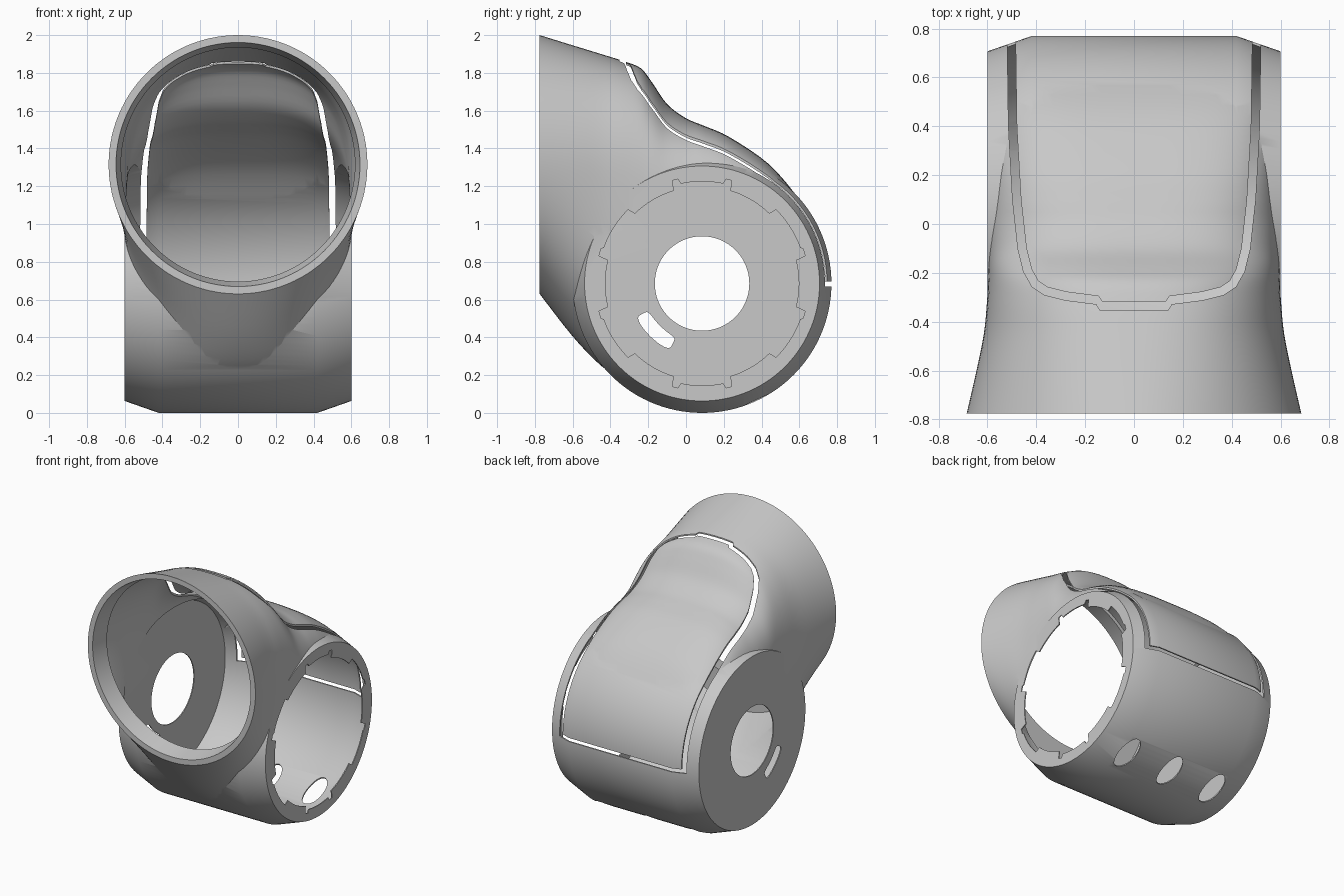
import bpy, bmesh, math
from mathutils import Vector

cube = bpy.data.objects.get("Cube")
if cube:
    bpy.data.objects.remove(cube, do_unlink=True)

AXIS_Y, AXIS_Z = 0.085, 0.685      # axis of the cross cylinder
MOUTH_Z, R = 1.315, 0.685          # centre height of the mouth, main radius
WALL = 0.01

grey = bpy.data.materials.new("light_grey")
grey.use_nodes = True
grey.diffuse_color = (0.58, 0.58, 0.58, 1)
grey.node_tree.nodes["Principled BSDF"].inputs["Base Color"].default_value = grey.diffuse_color


def loft(name, rings):
    """Closed solid through equal-length rings of points."""
    bm = bmesh.new()
    rows = [[bm.verts.new(p) for p in ring] for ring in rings]
    n = len(rows[0])
    for a, b in zip(rows, rows[1:]):
        for i in range(n):
            j = (i + 1) % n
            bm.faces.new((a[i], a[j], b[j], b[i]))
    bm.faces.new(rows[0][::-1])
    bm.faces.new(rows[-1])
    bmesh.ops.recalc_face_normals(bm, faces=bm.faces)
    me = bpy.data.meshes.new(name)
    bm.to_mesh(me)
    bm.free()
    ob = bpy.data.objects.new(name, me)
    bpy.context.collection.objects.link(ob)
    me.materials.append(grey)
    return ob


def activate(ob):
    bpy.ops.object.select_all(action='DESELECT')
    ob.select_set(True)
    bpy.context.view_layer.objects.active = ob


def combine(ob, other, mode):
    m = ob.modifiers.new("cut", 'BOOLEAN')
    m.operation, m.object, m.solver = mode, other, 'EXACT'
    activate(ob)
    bpy.ops.object.modifier_apply(modifier=m.name)
    bpy.data.objects.remove(other, do_unlink=True)


def polar(x, radius, steps=120):
    """Ring around the cross axis; radius is a number or a function of degrees."""
    f = radius if callable(radius) else (lambda d: radius)
    out = []
    for i in range(steps):
        d = 360 * i / steps
        a = math.radians(d)
        out.append((x, AXIS_Y + f(d) * math.cos(a), AXIS_Z + f(d) * math.sin(a)))
    return out


# Neck sections: y, half width, top, bottom, centre height, top and bottom squareness
KEYS = [
    (-0.775, 0.685, 2.0, 0.63, 1.315, 2.0, 2.0),
    (-0.6, 0.645, 1.946, 0.405, 1.28, 2.15, 2.05),
    (-0.45, 0.615, 1.9, 0.25, 1.24, 2.3, 2.4),
    (-0.33, 0.603, 1.862, 0.175, 1.2, 2.45, 2.8),
    (-0.24, 0.598, 1.825, 0.16, 1.17, 2.5, 3),
    (-0.18, 0.597, 1.75, 0.17, 1.15, 2.6, 3),
    (-0.1, 0.597, 1.635, 0.2, 1.12, 2.7, 3),
    (0.0, 0.597, 1.56, 0.25, 1.08, 2.9, 3),
    (0.1, 0.597, 1.518, 0.3, 1.0, 3.3, 3),
    (0.23, 0.597, 1.46, 0.4, 0.95, 3.5, 3),
    (0.44, 0.597, 1.316, 0.5, 0.88, 3.7, 3),
    (0.6, 0.597, 1.13, 0.55, 0.82, 4, 3),
    (0.66, 0.597, 1.03, 0.55, 0.78, 4, 3),
]


def smooth_keys(keys, sub=4):
    """Catmull-Rom interpolation of the section table."""
    out = []
    for i in range(len(keys) - 1):
        p = [keys[max(i - 1, 0)], keys[i], keys[i + 1], keys[min(i + 2, len(keys) - 1)]]
        for s in range(sub):
            t = s / sub
            out.append([b + (c - a) / 2 * t + (a - 2.5 * b + 2 * c - d / 2) * t * t
                        + ((d - a) / 2 + 1.5 * (b - c)) * t ** 3 for a, b, c, d in zip(*p)])
    return out + [list(keys[-1])]


def section(key, inset):
    y, w, top, bot, zc, nt, nb = key
    ring = []
    for i in range(112):
        a = 2 * math.pi * i / 112
        c, s = math.cos(a), math.sin(a)
        n = nt if s >= 0 else nb
        h = (top - zc if s >= 0 else zc - bot) - inset
        ring.append((math.copysign(abs(c) ** (2 / n), c) * (w - inset), y,
                     zc + math.copysign(abs(s) ** (2 / n), s) * h))
    return ring


def body(name, inset, start):
    """Neck joined to the chamfered cross cylinder."""
    neck = loft(name, [section(k, inset) for k in smooth_keys(KEYS) if k[0] >= start])
    end = 0.6 - inset * 0.75
    drum = loft("drum", [polar(x, r - inset) for x, r in
                         ((-end, 0.622), (-0.42, R), (0.42, R), (end, 0.622))])
    combine(neck, drum, 'UNION')
    return neck


# Thin hollow shell with a conical collar inside the mouth
housing = body("housing", 0, -1)
combine(housing, body("cavity", WALL, -0.67), 'DIFFERENCE')


def mouth_ring(y, r):
    return [(r * math.cos(math.tau * i / 112), y, MOUTH_Z + r * math.sin(math.tau * i / 112))
            for i in range(112)]


combine(housing, loft("mouth", [mouth_ring(-0.8, 0.651), mouth_ring(-0.6, 0.61)]), 'DIFFERENCE')


# Notched opening in one end
def notched(d):
    q = d % 180
    q = min(q, 180 - q)
    for limit, r in ((15, 0.512), (20, 0.565), (46, 0.553), (74, 0.513), (78, 0.567)):
        if q < limit:
            return r
    return 0.54


combine(housing, loft("opening", [polar(x, notched, 360) for x in (0.5, 0.7)]), 'DIFFERENCE')

# Round hole and curved slot with eased corners in the other end
combine(housing, loft("bore", [polar(x, 0.25) for x in (-0.7, -0.5)]), 'DIFFERENCE')
arc = []
for i in range(64):
    t = math.tau * i / 64
    c, s = math.cos(t), math.sin(t)
    a = math.radians(225.5 + 18.5 * math.copysign(abs(c) ** 0.4, c))
    r = 0.354 + 0.038 * math.copysign(abs(s) ** 0.4, s)
    arc.append((AXIS_Y + r * math.cos(a), AXIS_Z + r * math.sin(a)))
combine(housing, loft("slot", [[(x, y, z) for y, z in arc] for x in (-0.7, -0.5)]), 'DIFFERENCE')

# Row of three oval holes low on the back
tilt = math.radians(-65)
out = Vector((0, math.cos(tilt), math.sin(tilt)))
across = Vector((0, -math.sin(tilt), math.cos(tilt)))
for cx in (-0.37, 0, 0.37):
    rings = [[Vector((cx + 0.065 * math.cos(math.tau * i / 32), AXIS_Y, AXIS_Z)) + out * dist
              + across * 0.125 * math.sin(math.tau * i / 32) for i in range(32)]
             for dist in (0.55, 0.8)]
    combine(housing, loft("vent", rings), 'DIFFERENCE')

# Outline of the cover, one half, from the back to the front centre
EDGE = [(0.503, 1.0), (0.502, 0.75), (0.497, 0.4), (0.48, 0.1), (0.458, -0.1), (0.436, -0.19),
        (0.405, -0.245), (0.36, -0.275), (0.28, -0.295), (0.15, -0.312), (0.13, -0.335)]


def outline(offset):
    half = []
    for i, p in enumerate(EDGE):
        a, b = Vector(EDGE[max(i - 1, 0)]), Vector(EDGE[min(i + 1, len(EDGE) - 1)])
        t = (b - a).normalized()
        half.append(Vector(p) + Vector((-t.y, t.x)) * offset)
    half[-1] = Vector((0.135 + offset * 0.3, -0.335 - offset))
    return half + [Vector((-p.x, p.y)) for p in reversed(half)]


def prism(name, offset, low):
    return loft(name, [[(p.x, p.y, z) for p in outline(offset)] for z in (low, 2.3)])


# Separate cover over the back, with a thin gap all round
cover = housing.copy()
cover.data = housing.data.copy()
cover.name = "back_cover"
bpy.context.collection.objects.link(cover)
combine(housing, prism("cover_opening", 0.017, 0.668), 'DIFFERENCE')
combine(cover, prism("cover_limit", -0.017, 0.695), 'INTERSECT')

for ob in (housing, cover):
    activate(ob)
    bpy.ops.object.shade_smooth_by_angle(angle=math.radians(28))
